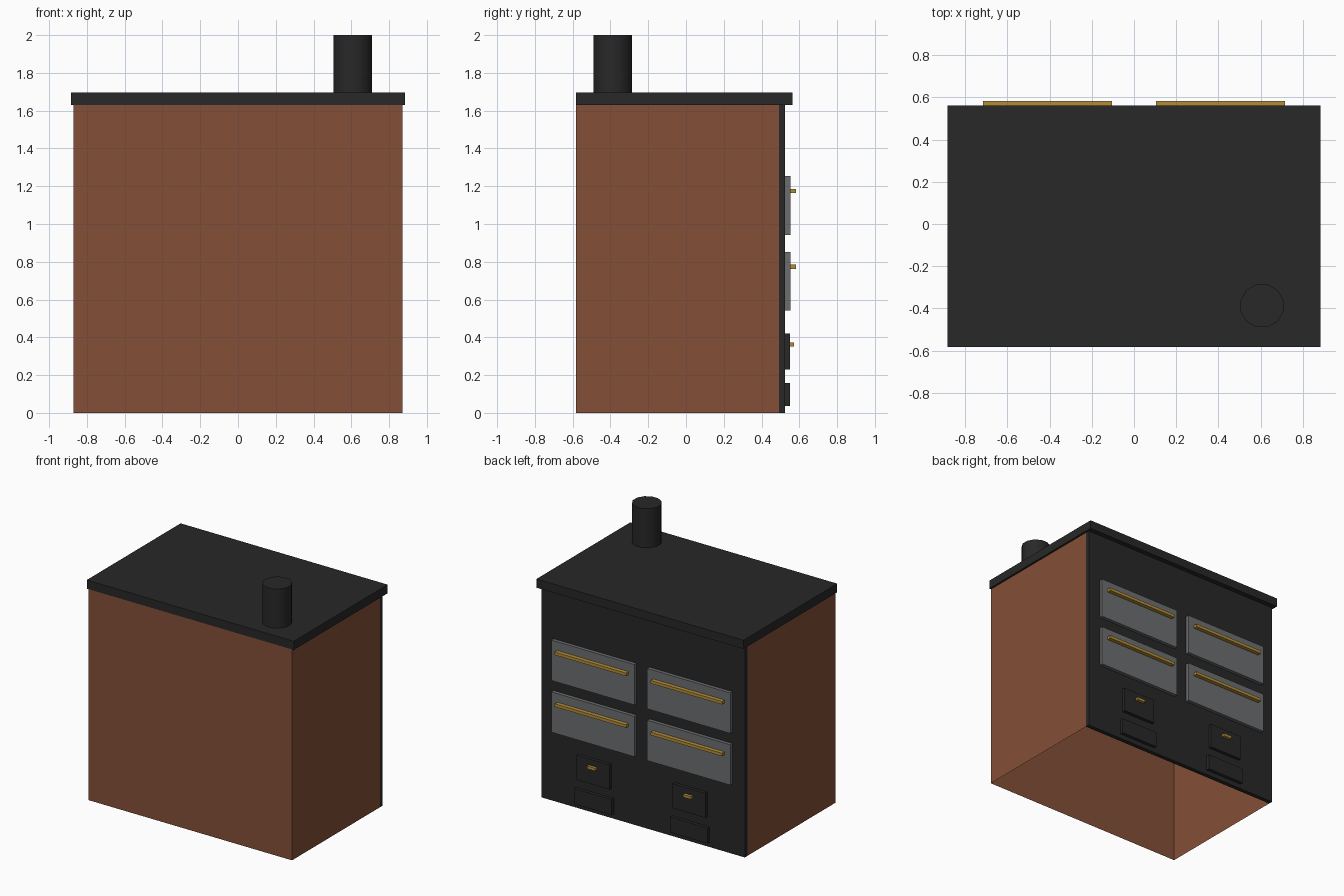
import bpy, bmesh
from mathutils import Matrix, Vector
from math import radians

if "Cube" in bpy.data.objects:
    bpy.data.objects.remove(bpy.data.objects["Cube"])


def material(name, rgb):
    m = bpy.data.materials.new(name)
    m.diffuse_color = (*rgb, 1)
    m.use_nodes = True
    m.node_tree.nodes["Principled BSDF"].inputs["Base Color"].default_value = m.diffuse_color
    return m


BRICK = material("brick", (0.23, 0.08, 0.04))
IRON = material("black_iron", (0.021, 0.021, 0.021))
STEEL = material("steel", (0.15, 0.155, 0.16))
BRASS = material("brass", (0.45, 0.27, 0.04))


def finish(bm, name, mat):
    mesh = bpy.data.meshes.new(name)
    bm.to_mesh(mesh)
    bm.free()
    mesh.materials.append(mat)
    ob = bpy.data.objects.new(name, mesh)
    bpy.context.collection.objects.link(ob)
    return ob


def box(name, x, y, z, mat, open_bottom=False):
    """Box from (min, max) ranges on each axis."""
    bm = bmesh.new()
    size = [b - a for a, b in (x, y, z)]
    mid = Vector([(a + b) / 2 for a, b in (x, y, z)])
    bmesh.ops.create_cube(bm, size=1, matrix=Matrix.Translation(mid) @ Matrix.Diagonal((*size, 1)))
    if open_bottom:
        bm.normal_update()
        low = [f for f in bm.faces if f.normal.z < -0.9]
        bmesh.ops.delete(bm, geom=low, context='FACES')
    return finish(bm, name, mat)


# Brick housing (open underneath), iron oven wall and overhanging top plate
box("brick_body", (-0.87, 0.87), (-0.583, 0.493), (0, 1.63), BRICK, open_bottom=True)
box("oven_wall", (-0.87, 0.87), (0.493, 0.525), (0, 1.63), IRON)
box("top_plate", (-0.885, 0.885), (-0.583, 0.563), (1.63, 1.697), IRON)

# Flue pipe
bm = bmesh.new()
bmesh.ops.create_cone(bm, cap_ends=True, segments=12, radius1=0.105, radius2=0.105, depth=0.305,
                      matrix=Matrix.Translation((0.607, -0.388, 1.8475)) @ Matrix.Rotation(radians(15), 4, 'Z'))
flue = finish(bm, "flue_pipe", IRON)
bpy.context.view_layer.objects.active = flue
flue.select_set(True)
bpy.ops.object.shade_smooth_by_angle(angle=radians(35))

# Two mirrored columns of doors with their handles
for side, cx in (("left", -0.41), ("right", 0.41)):
    def span(half):
        return (cx - half, cx + half)

    # Oven doors
    for level, top in (("upper", 1.253), ("lower", 0.853)):
        box(f"{level}_oven_door_{side}", span(0.355), (0.525, 0.552), (top - 0.312, top), STEEL)
        box(f"{level}_oven_handle_{side}", span(0.305), (0.55, 0.583), (top - 0.09, top - 0.067), BRASS)

    # Firebox door and ash door
    box(f"firebox_door_{side}", span(0.14), (0.525, 0.55), (0.23, 0.42), IRON)
    box(f"firebox_handle_{side}", span(0.034), (0.548, 0.573), (0.352, 0.373), BRASS)
    box(f"ash_door_{side}", span(0.16), (0.525, 0.55), (0.037, 0.157), IRON)
